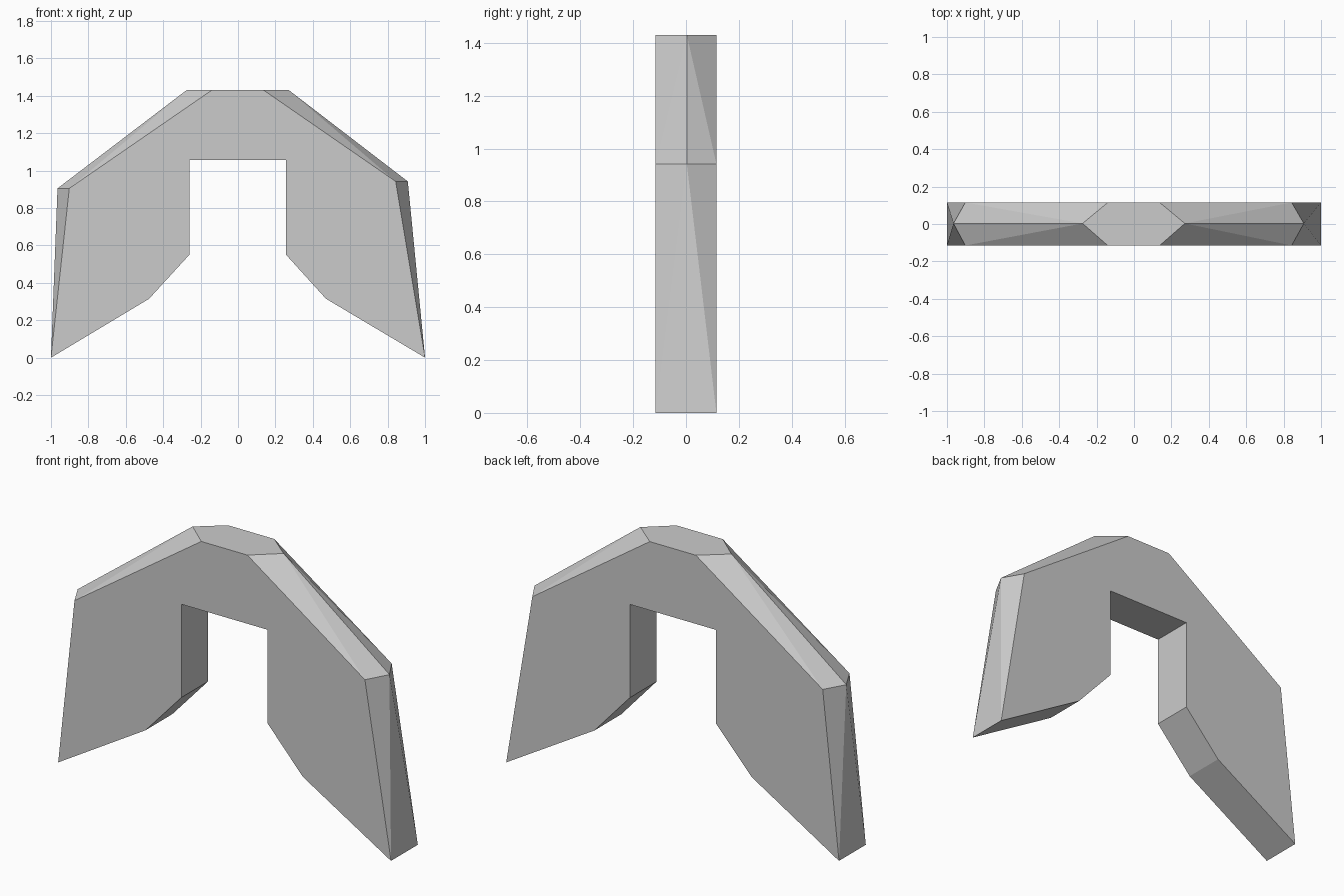
import bpy, bmesh

if "Cube" in bpy.data.objects:
    bpy.data.objects.remove(bpy.data.objects["Cube"])

D = 0.115      # half depth
RY = 0.003     # ridge position in y

# outer edge of the flat faces (left foot over the top to right foot), then the doorway
outer = [(-1, 0), (-0.902, 0.905), (-0.14, 1.43), (0.137, 1.43), (0.843, 0.942), (1, 0)]
inner = [(0.47, 0.315), (0.257, 0.55), (0.257, 1.057),
         (-0.26, 1.057), (-0.26, 0.55), (-0.475, 0.315)]
# central ridge that makes the outer rim pointed
ridge = [(-0.965, 0.905), (-0.275, 1.43), (0.272, 1.43), (0.908, 0.942)]

bm = bmesh.new()


def ring(points, y):
    return [bm.verts.new((x, y, z)) for x, z in points]


front, back = ring(outer + inner, -D), ring(outer + inner, D)
mid = ring(ridge, RY)
bm.faces.new(front)
bm.faces.new(back[::-1])

# doorway and underside of the legs
for i in range(5, 12):
    j = (i + 1) % 12
    bm.faces.new((front[i], front[j], back[j], back[i]))

# bevelled rim: slopes split into triangles on each side of the ridge
for s in (front, back):
    bm.faces.new((s[0], s[1], mid[0]))
    bm.faces.new((s[1], mid[1], mid[0]))
    bm.faces.new((s[1], s[2], mid[1]))
    bm.faces.new((s[3], s[4], mid[2]))
    bm.faces.new((s[4], mid[3], mid[2]))
    bm.faces.new((s[4], s[5], mid[3]))

# outer foot wedges and flat top
bm.faces.new((front[0], mid[0], back[0]))
bm.faces.new((front[5], mid[3], back[5]))
bm.faces.new((mid[1], front[2], front[3], mid[2], back[3], back[2]))

bmesh.ops.recalc_face_normals(bm, faces=bm.faces[:])
mesh = bpy.data.meshes.new("arch")
bm.to_mesh(mesh)
bm.free()
bpy.context.collection.objects.link(bpy.data.objects.new("arch", mesh))
